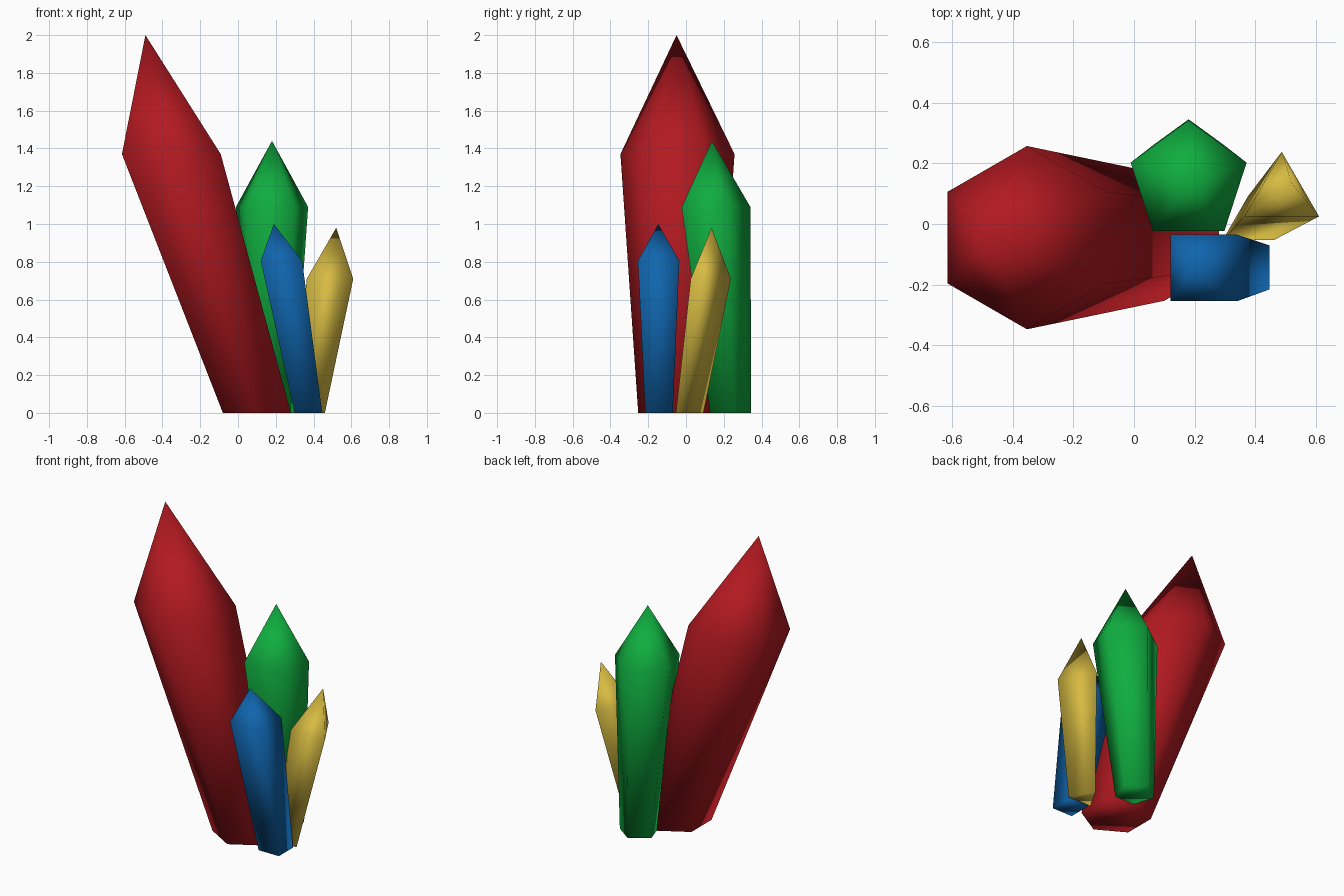
import bpy, bmesh, math

if "Cube" in bpy.data.objects:
    bpy.data.objects.remove(bpy.data.objects["Cube"])


def crystal(name, sides, turn, base, shoulder, tip, color):
    """Leaning pointed prism; base and shoulder are (x, y, z, radius)."""
    bm = bmesh.new()
    rings = []
    for x, y, z, r in (base, shoulder):
        ring = []
        for i in range(sides):
            a = math.radians(turn) + 2 * math.pi * i / sides
            ring.append(bm.verts.new((x + r * math.cos(a), y + r * math.sin(a), z)))
        rings.append(ring)
    low, high = rings
    top = bm.verts.new(tip)
    bm.faces.new(low[::-1])
    for i in range(sides):
        j = (i + 1) % sides
        bm.faces.new((low[i], low[j], high[j], high[i]))
        bm.faces.new((high[i], high[j], top))
    for f in bm.faces:
        f.smooth = True
    mesh = bpy.data.meshes.new(name)
    bm.to_mesh(mesh)
    bm.free()
    mat = bpy.data.materials.new(name + "_material")
    mat.diffuse_color = (*color, 1)
    mat.use_nodes = True
    mat.node_tree.nodes["Principled BSDF"].inputs["Base Color"].default_value = mat.diffuse_color
    mesh.materials.append(mat)
    obj = bpy.data.objects.new(name, mesh)
    bpy.context.collection.objects.link(obj)
    return obj


# Large six-sided crystal
crystal("red_crystal", 6, 90, (0.10, -0.045, 0, 0.208), (-0.353, -0.045, 1.37, 0.302),
        (-0.49, -0.05, 2.0), (0.45, 0.01, 0.015))
# Five-sided crystal at the back
crystal("green_crystal", 5, 90, (0.18, 0.225, 0, 0.12), (0.18, 0.14, 1.09, 0.201),
        (0.18, 0.137, 1.44), (0.005, 0.42, 0.05))
# Four-sided crystal at the front
crystal("blue_crystal", 4, 45, (0.373, -0.143, 0, 0.103), (0.23, -0.145, 0.805, 0.155),
        (0.19, -0.147, 1.0), (0.005, 0.13, 0.42))
# Small three-sided crystal on the right
crystal("yellow_crystal", 3, 90, (0.376, -0.005, 0, 0.097), (0.487, 0.096, 0.71, 0.142),
        (0.52, 0.135, 0.98), (0.68, 0.5, 0.055))
